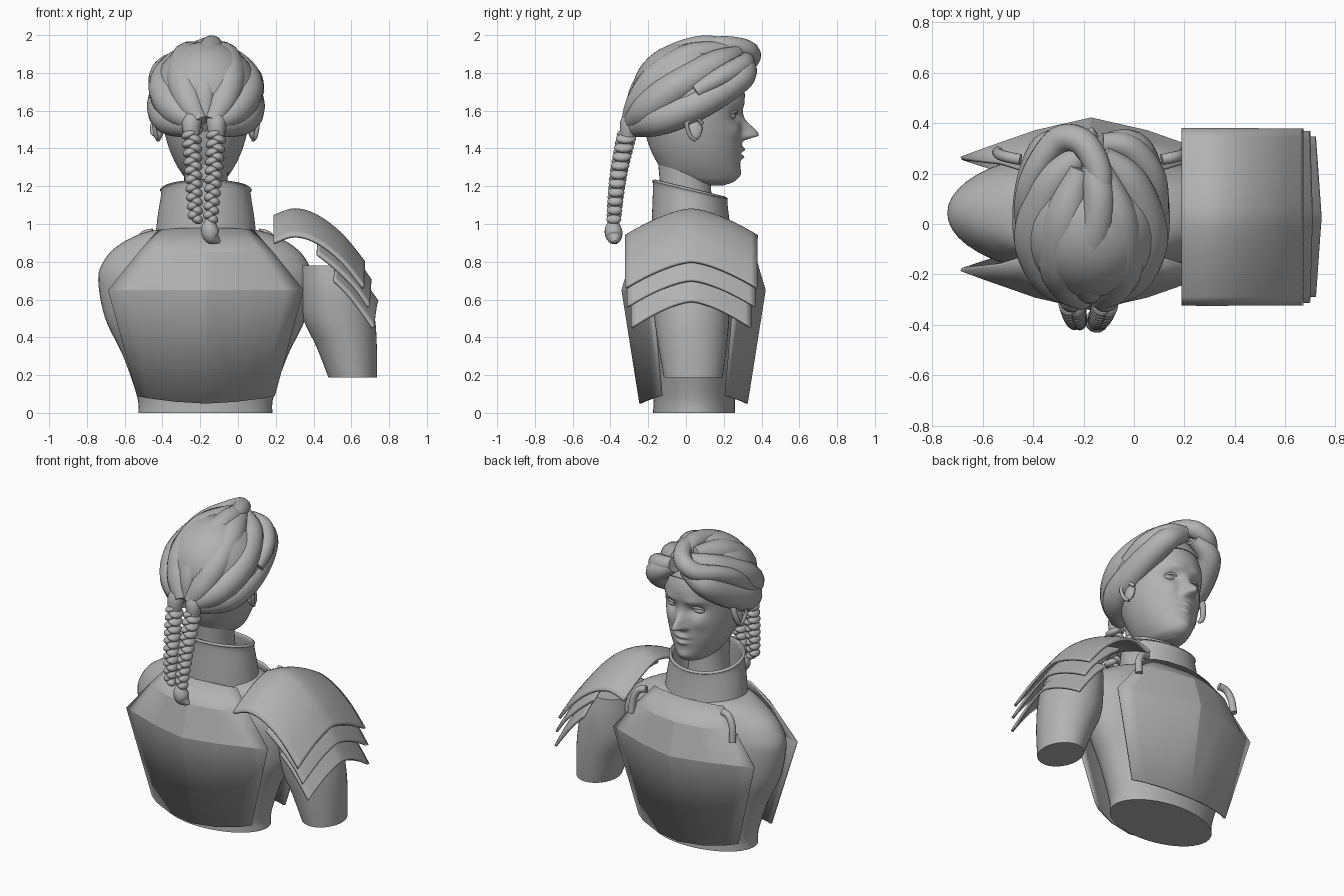
import bpy, bmesh, math
from mathutils import Vector, Matrix

if "Cube" in bpy.data.objects:
    bpy.data.objects.remove(bpy.data.objects["Cube"], do_unlink=True)

MID = -0.17   # x of the body's own middle line
grey = bpy.data.materials.new("plain_grey")
grey.use_nodes = True
grey.diffuse_color = (0.45, 0.45, 0.45, 1)
for node in grey.node_tree.nodes:
    if node.type == 'BSDF_PRINCIPLED':
        node.inputs["Base Color"].default_value = grey.diffuse_color
        node.inputs["Roughness"].default_value = 0.7


def smooth(rows, steps):
    """Catmull-Rom curve through rows of any length."""
    p = [Vector(r) for r in rows]
    out = []
    for i in range(len(p) - 1):
        a, b, c, d = p[max(i - 1, 0)], p[i], p[i + 1], p[min(i + 2, len(p) - 1)]
        for s in range(steps):
            t = s / steps
            out.append(b + (c - a) * (t / 2) + (a * 2 - b * 5 + c * 4 - d) * (t * t / 2)
                       + (b * 3 - a - c * 3 + d) * (t ** 3 / 2))
    out.append(p[-1])
    return out


def shade(ob, angle=40):
    bpy.ops.object.select_all(action='DESELECT')
    ob.select_set(True)
    bpy.context.view_layer.objects.active = ob
    bpy.ops.object.shade_smooth_by_angle(angle=math.radians(angle))


def finish(name, bm, thick=0, angle=40):
    bmesh.ops.recalc_face_normals(bm, faces=bm.faces)
    mesh = bpy.data.meshes.new(name)
    bm.to_mesh(mesh)
    bm.free()
    ob = bpy.data.objects.new(name, mesh)
    bpy.context.collection.objects.link(ob)
    mesh.materials.append(grey)
    shade(ob, angle)
    if thick:
        mod = ob.modifiers.new("thickness", 'SOLIDIFY')
        mod.thickness, mod.offset = thick, 0
    return ob


def grid(bm, rows, closed=False):
    rows = [[bm.verts.new(p) for p in row] for row in rows]
    n = len(rows[0])
    for lo, hi in zip(rows, rows[1:]):
        for i in range(n if closed else n - 1):
            j = (i + 1) % n
            bm.faces.new((lo[i], lo[j], hi[j], hi[i]))
    return rows


def loft(rings, n=48, steps=6, caps=True):
    """Stacked ellipses, each given as z, cx, cy, rx, ry."""
    bm = bmesh.new()
    turn = [math.tau * k / n for k in range(n)]
    rows = grid(bm, [[(cx + rx * math.cos(a), cy + ry * math.sin(a), z) for a in turn]
                     for z, cx, cy, rx, ry in smooth(rings, steps)], True)
    if caps:
        bm.faces.new(rows[0])
        bm.faces.new(rows[-1])
    return bm


def tube(name, rows):
    """Round strand through rows of x, y, z, radius."""
    cu = bpy.data.curves.new(name, 'CURVE')
    cu.dimensions, cu.bevel_depth, cu.bevel_resolution = '3D', 1, 5
    cu.use_fill_caps = True
    pts = smooth(rows, 7)
    sp = cu.splines.new('POLY')
    sp.points.add(len(pts) - 1)
    for q, (x, y, z, r) in zip(sp.points, pts):
        q.co, q.radius = (x, y, z, 1), max(r, 0.003)
    cu.materials.append(grey)
    ob = bpy.data.objects.new(name, cu)
    bpy.context.collection.objects.link(ob)
    bpy.ops.object.select_all(action='DESELECT')
    ob.select_set(True)
    bpy.context.view_layer.objects.active = ob
    bpy.ops.object.convert(target='MESH')
    shade(bpy.context.view_layer.objects.active, 60)


def ball(bm, loc, scale, tilt=0, axis='Y', seg=20):
    m = Matrix.Translation(loc) @ Matrix.Rotation(tilt, 4, axis) @ Matrix.Diagonal((*scale, 1))
    bmesh.ops.create_uvsphere(bm, u_segments=seg, v_segments=seg // 2, radius=1, matrix=m)


# Torso and upper arm
finish("torso", loft([(z, MID - .003, 0.043, rx, ry) for z, rx, ry in (
    (0, .355, .217), (.09, .362, .217), (.3, .435, .235), (.5, .53, .25), (.7, .567, .25),
    (.8, .54, .235), (.88, .47, .21), (.95, .34, .195), (.98, .2, .15))]))
finish("upper_arm", loft([
    (.187, .607, .038, .128, .155), (.35, .575, .035, .16, .18), (.5, .535, .03, .19, .198),
    (.65, .51, .025, .182, .205), (.78, .48, .025, .15, .19)]))

# Faceted chest and back plates: rows of half-width, height, depth
for name, side in (("back_plate", -1), ("chest_plate", 1)):
    bm = bmesh.new()
    rows = []
    for half in (((0, .975, .225), (.12, .975, .21), (.2, .97, .19), (.25, .965, .165)),
                 ((0, .85, .315), (.16, .85, .295), (.29, .85, .25), (.36, .84, .2)),
                 ((0, .65, .375), (.22, .65, .325), (.42, .65, .255), (.515, .65, .22)),
                 ((0, .05, .28), (.16, .06, .26), (.3, .078, .21), (.362, .09, .17))):
        full = [(-x, z, d) for x, z, d in half[:0:-1]] + list(half)
        rows.append([(MID + x, 0.04 + side * d, z) for x, z, d in full])
    grid(bm, rows)
    finish(name, bm, 0.014, 20)

# Strap hooks on the chest
for name, s in (("left_strap_hook", 1), ("right_strap_hook", -1)):
    tube(name, [(MID + s * x, y, z, .022) for x, y, z in
                ((.28, .255, .955), (.33, .265, .94), (.362, .275, .88), (.37, .285, .79))])

# Collar with a sloping, lipped rim
bm = loft([(.94, MID, .03, .258, .205), (1.05, MID, .025, .245, .195),
           (1.16, MID, .022, .228, .188), (1.185, MID, .022, .236, .194)], 64, 5, False)
for v in bm.verts:
    v.co.z -= 0.24 * (v.co.y - 0.025) * max(0, (v.co.z - 0.94) / 0.245)
finish("collar", bm, 0.018)
finish("neck", loft([(.95, MID, .01, .14, .15), (1.15, MID, .0, .115, .135),
                     (1.35, MID, -.01, .12, .14)], 32))

# Head, with the face raised and sunk by soft bumps
bm = loft([(z, MID, (b + f) / 2, rx, (f - b) / 2) for z, rx, b, f in (
    (1.205, .04, .1, .2), (1.225, .09, -.04, .255), (1.26, .122, -.11, .28),
    (1.32, .16, -.15, .287), (1.4, .195, -.19, .295), (1.5, .222, -.22, .295),
    (1.6, .232, -.23, .3), (1.7, .235, -.23, .31), (1.8, .21, -.18, .27), (1.88, .13, -.08, .18))],
    128, 9)
# each bump: half-offset, height, width, spread below, spread above, amount
bumps = ((0, 1.47, .03, .02, .065, .09), (.03, 1.46, .018, .016, .02, .025),
         (.09, 1.575, .045, .03, .03, -.032), (.08, 1.635, .06, .018, .03, .012),
         (.11, 1.49, .045, .04, .04, .012), (0, 1.395, .04, .012, .012, .02),
         (0, 1.355, .035, .013, .012, .018), (0, 1.375, .06, .005, .005, -.008),
         (0, 1.265, .045, .025, .03, .01))
for v in bm.verts:
    if v.co.y > 0.1:
        for off, z, w, below, above, amount in bumps:
            dz = (v.co.z - z) / (above if v.co.z > z else below)
            dx = (abs(v.co.x - MID) - off) / w
            v.co.y += amount * math.exp(-dx * dx - dz * dz)
finish("head", bm, angle=80)

# Eyes and ears
for side, s in (("left", 1), ("right", -1)):
    bm = bmesh.new()
    ball(bm, (MID + s * .09, .235, 1.572), (.044, .028, .02))
    finish(side + "_eye", bm)
    tube(side + "_eyelid", [(MID + s * x, y, z, r) for x, y, z, r in (
        (.042, .255, 1.57, .004), (.075, .268, 1.592, .007),
        (.11, .255, 1.592, .007), (.145, .222, 1.572, .004))])
    bm = bmesh.new()
    ball(bm, (MID + s * .24, .045, 1.505), (.022, .042, .064), s * -.2)
    finish(side + "_ear", bm)
    tube(side + "_ear_rim", [(MID + s * x, y, z, .011) for x, y, z in (
        (.24, .085, 1.53), (.265, .05, 1.565), (.275, .005, 1.535), (.265, .02, 1.47), (.25, .05, 1.445))])

# Hair cap, trimmed along the hairline
bm = bmesh.new()
ball(bm, (MID, .015, 1.675), (.28, .3, .285), seg=48)
bmesh.ops.bisect_plane(bm, geom=bm.verts[:] + bm.edges[:] + bm.faces[:],
                       plane_co=(0, .03, 1.6), plane_no=(0, .2, -.3), clear_outer=True)
finish("hair_cap", bm, 0.01)

# Swept-back locks, mirrored about the parting
locks = {
    "lower": ((.04, .31, 1.86, .045), (.17, .29, 1.78, .075), (.225, .08, 1.645, .085),
              (.19, -.13, 1.56, .09), (.05, -.27, 1.52, .06)),
    "middle": ((.04, .27, 1.9, .045), (.15, .16, 1.84, .08), (.215, -.04, 1.73, .09),
               (.16, -.2, 1.61, .085), (.04, -.29, 1.53, .05)),
    "upper": ((.04, .22, 1.92, .045), (.1, .03, 1.875, .085), (.12, -.14, 1.77, .09),
              (.085, -.24, 1.64, .08), (.03, -.3, 1.54, .045))}
for level, rows in locks.items():
    for side, s in (("left", 1), ("right", -1)):
        tube(f"{side}_{level}_lock", [(MID + s * x, y, z, r) for x, y, z, r in rows])
tube("crown_lock", [(MID, .29, 1.88, .04), (MID + .02, .2, 1.925, .06),
                    (MID + .03, .06, 1.93, .065), (MID, -.1, 1.85, .08), (MID - .01, -.23, 1.7, .07),
                    (MID, -.28, 1.56, .04)])
tube("right_front_loop", [(-.41, -.12, 1.6, .04), (-.425, .06, 1.75, .05), (-.395, .2, 1.83, .05),
                          (-.3, .33, 1.87, .055), (-.2, .32, 1.92, .055), (-.135, .19, 1.945, .05),
                          (-.15, .04, 1.94, .03)])
tube("left_front_loop", [(-.13, .32, 1.87, .04), (-.02, .3, 1.84, .055), (.07, .19, 1.78, .055),
                         (.1, .05, 1.7, .04)])
tube("right_side_curl", [(-.42, .12, 1.62, .02), (-.44, .12, 1.55, .018),
                         (-.45, .1, 1.49, .016), (-.435, .08, 1.47, .01)])

# Twin braids of staggered, slanting puffs
for side, x0, lean in (("left", -.115, -.03), ("right", -.245, .02)):
    tube(side + "_braid_root", [(MID + (x0 - MID) * .6, -.25, 1.62, .03), (x0, -.295, 1.54, .052),
                                (x0, -.31, 1.44, .035)])
    bm = bmesh.new()
    for k in range(20):
        t = k / 19
        size = 1 - 0.28 * t
        c = 1 if k % 2 else -1
        ball(bm, (x0 + lean * t + c * .014 * size, -.312 - .07 * t - .012 * math.sin(math.pi * t),
                  1.475 - .45 * t), (.043 * size, .055 * size, .025), c * .4)
    finish(side + "_braid", bm, angle=70)
tube("braid_tuft", [(-.145, -.38, 1.03, .02), (-.15, -.385, .975, .045),
                    (-.135, -.38, .93, .042), (-.095, -.375, .905, .008)])

# Layered shoulder guard: each lame is an arc swept over a rounded ridge
lames = (("upper_lame", .348, 0, ((.19, 1.04), (.3, 1.075), (.42, 1.04), (.55, .94), (.665, .8))),
         ("middle_lame", .338, .01, ((.43, .98), (.53, .9), (.63, .8), (.702, .7))),
         ("lower_lame", .315, .022, ((.53, .84), (.61, .76), (.68, .67), (.737, .59))))
for name, half, sweep, arc in lames:
    bm = bmesh.new()
    across = [k / 10 for k in range(-10, 11)]
    grid(bm, [[(x - sweep * abs(u), .028 + half * u, z - .14 * abs(u) ** 1.5) for u in across]
              for x, z in smooth(arc, 6)])
    finish("shoulder_" + name, bm, 0.016)
